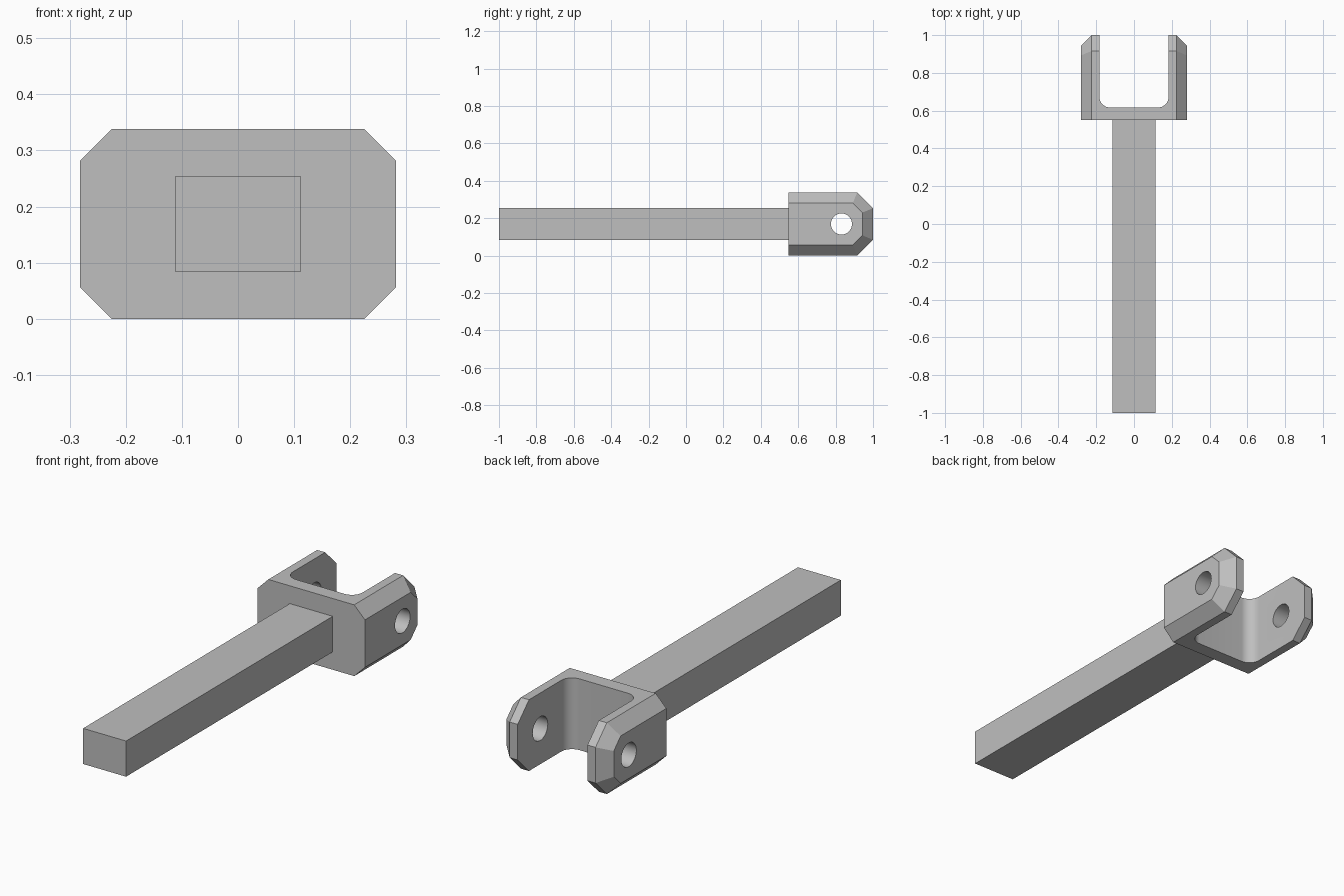
import bpy
import bmesh
from math import pi, sin, cos, tan, radians

cube = bpy.data.objects.get("Cube")
if cube:
    bpy.data.objects.remove(cube, do_unlink=True)

U = 2 / 35.5            # base module of the part
HEIGHT = 6 * U
FORK_FRONT = 1 - 8 * U

grey = bpy.data.materials.new("plain grey")
grey.use_nodes = True
colour = (0.52, 0.52, 0.52, 1)
grey.diffuse_color = colour
grey.node_tree.nodes["Principled BSDF"].inputs["Base Color"].default_value = colour


def loft(name, sections):
    """Skin matching closed sections and cap both ends."""
    bm = bmesh.new()
    rings = [[bm.verts.new(p) for p in s] for s in sections]
    for a, b in zip(rings, rings[1:]):
        for i in range(len(a)):
            j = (i + 1) % len(a)
            bm.faces.new((a[i], a[j], b[j], b[i]))
    bm.faces.new(rings[0][::-1])
    bm.faces.new(rings[-1])
    bmesh.ops.recalc_face_normals(bm, faces=bm.faces)
    mesh = bpy.data.meshes.new(name)
    bm.to_mesh(mesh)
    bm.free()
    mesh.materials.append(grey)
    obj = bpy.data.objects.new(name, mesh)
    bpy.context.collection.objects.link(obj)
    return obj


def activate(obj):
    bpy.ops.object.select_all(action='DESELECT')
    obj.select_set(True)
    bpy.context.view_layer.objects.active = obj


def cut(target, cutter):
    cutter.hide_render = True
    mod = target.modifiers.new("cut", 'BOOLEAN')
    mod.operation = 'DIFFERENCE'
    mod.solver = 'EXACT'
    mod.object = cutter
    activate(target)
    bpy.ops.object.modifier_apply(modifier=mod.name)
    bpy.data.objects.remove(cutter, do_unlink=True)


def fork_section(x, inset):
    """Side outline with chamfered rear corners, inset except at the front."""
    c = 1.5 * U - inset * (1 - tan(pi / 8)) + inset
    lo, hi, back = inset, HEIGHT - inset, 1 - inset
    c -= 2 * inset * tan(pi / 8) - inset * tan(pi / 8)
    outline = [(FORK_FRONT, lo), (back - c, lo), (back, lo + c),
               (back, hi - c), (back - c, hi), (FORK_FRONT, hi)]
    # the 45 degree corner shortens as the outline moves inward
    k = inset * (2 - 2 ** 0.5)
    s = c - k
    outline[1:5] = [(back - s, lo), (back, lo + s), (back, hi - s), (back - s, hi)]
    return [(x, y, z) for y, z in outline]


# Fork block with chamfered outer sides
fork = loft("fork", [fork_section(-5 * U, U), fork_section(-4 * U, 0),
                     fork_section(4 * U, 0), fork_section(5 * U, U)])

# Slot between the arms, with rounded inner corners
half, floor, radius, steps = 3.25 * U, FORK_FRONT + 1.2 * U, U, 12
outline = [(half, 1.2), (-half, 1.2)]
for side, start in ((-1, pi), (1, 1.5 * pi)):
    for i in range(steps + 1):
        a = start + i * pi / 2 / steps
        outline.append((side * (half - radius) + radius * cos(a),
                        floor + radius + radius * sin(a)))
cut(fork, loft("slot_cutter", [[(x, y, z) for x, y in outline] for z in (-0.1, 0.5)]))

# Pin hole through both arms
circle = [(1 - 3 * U + U * cos(i * pi / 24), HEIGHT / 2 + U * sin(i * pi / 24))
          for i in range(48)]
cut(fork, loft("pin_hole_cutter", [[(x, y, z) for y, z in circle] for x in (-0.5, 0.5)]))

activate(fork)
bpy.ops.object.shade_smooth_by_angle(angle=radians(20))

# Straight rectangular bar
bar = [(-2 * U, 1.5 * U), (2 * U, 1.5 * U), (2 * U, 4.5 * U), (-2 * U, 4.5 * U)]
loft("bar", [[(x, y, z) for x, z in bar] for y in (-1, FORK_FRONT)])
